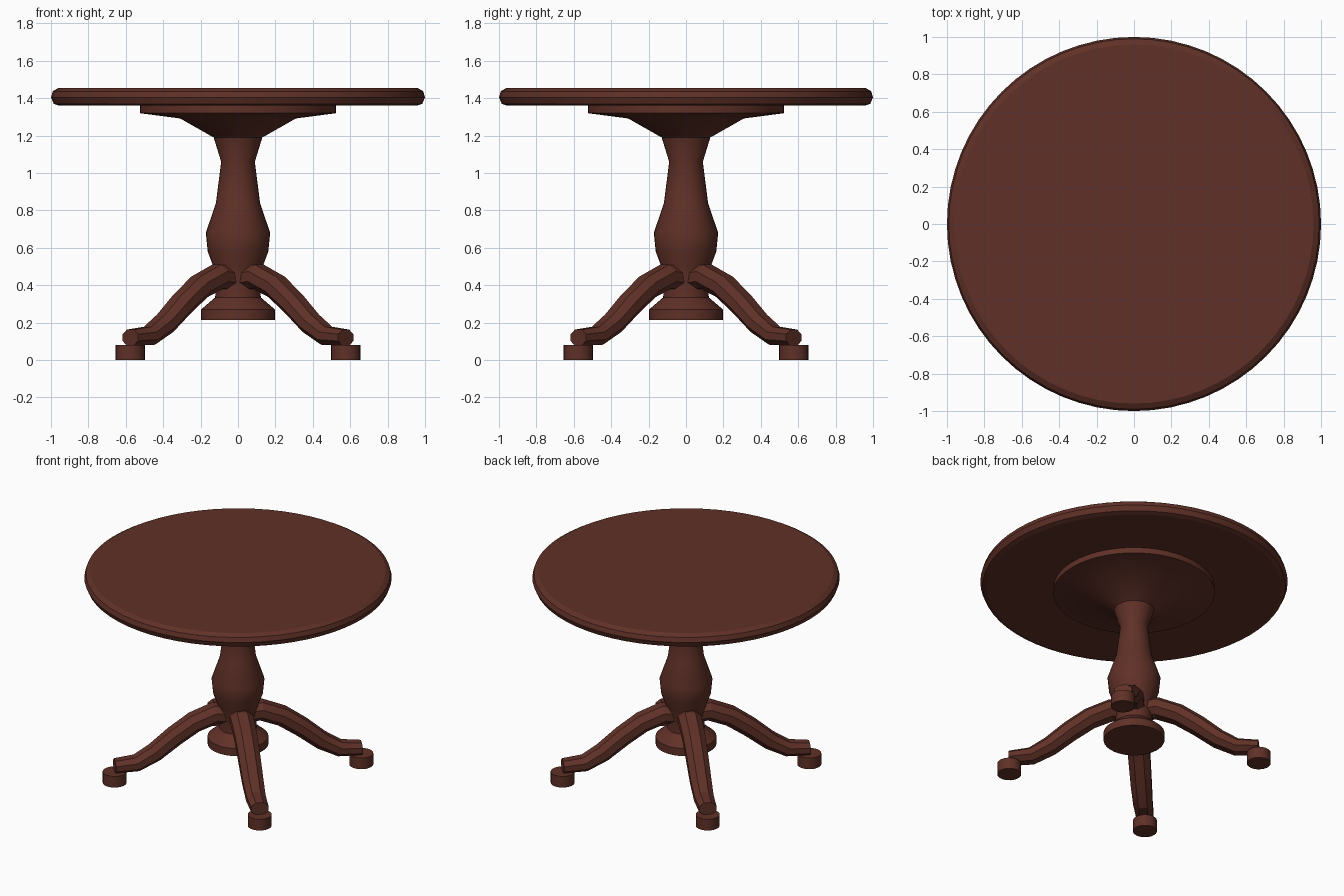
import bpy
import bmesh
from math import cos, sin, pi, radians
from mathutils import Vector, Matrix

cube = bpy.data.objects.get("Cube")
if cube:
    bpy.data.objects.remove(cube, do_unlink=True)

# One dark red-brown wood for everything
wood = bpy.data.materials.new("dark_red_wood")
wood.use_nodes = True
COLOUR = (0.115, 0.030, 0.020, 1)
wood.diffuse_color = COLOUR
bsdf = wood.node_tree.nodes["Principled BSDF"]
bsdf.inputs["Base Color"].default_value = COLOUR
bsdf.inputs["Roughness"].default_value = 0.6


def finish(name, bm, angle):
    bmesh.ops.recalc_face_normals(bm, faces=bm.faces)
    mesh = bpy.data.meshes.new(name)
    bm.to_mesh(mesh)
    bm.free()
    mesh.materials.append(wood)
    obj = bpy.data.objects.new(name, mesh)
    bpy.context.collection.objects.link(obj)
    bpy.ops.object.select_all(action="DESELECT")
    obj.select_set(True)
    bpy.context.view_layer.objects.active = obj
    bpy.ops.object.shade_smooth_by_angle(angle=radians(angle))
    return obj


def skin(bm, rings):
    """Join successive closed rings of points and cap both ends."""
    loops = [[bm.verts.new(p) for p in ring] for ring in rings]
    for a, b in zip(loops, loops[1:]):
        for i in range(len(a)):
            j = (i + 1) % len(a)
            bm.faces.new((a[i], a[j], b[j], b[i]))
    bm.faces.new(loops[0])
    bm.faces.new(loops[-1])


def turned(name, profile, sides, centre=(0, 0), angle=25):
    """Solid of revolution from (radius, height) points."""
    bm = bmesh.new()
    turn = 2 * pi / sides
    skin(bm, [[(centre[0] + r * cos(i * turn), centre[1] + r * sin(i * turn), z)
               for i in range(sides)] for r, z in profile])
    return finish(name, bm, angle)


# Round top with a shaped edge
turned("table_top", [(0.955, 1.36), (0.985, 1.37), (1.0, 1.405),
                     (0.99, 1.437), (0.96, 1.455)], 64, angle=15)

# Mounting plate spreading out under the top
turned("support_plate", [(0.13, 1.19), (0.31, 1.292), (0.525, 1.32), (0.525, 1.362)], 48)

# Turned column with a vase-shaped belly and a flared lower disc
turned("column", [(0.198, 0.215), (0.198, 0.27), (0.122, 0.335), (0.118, 0.42),
                  (0.132, 0.50), (0.162, 0.58), (0.172, 0.68), (0.118, 0.84),
                  (0.09, 1.06), (0.13, 1.19)], 32)

# Curved legs: (distance out, height, half width, half thickness)
LEG = [(0.05, 0.435, 0.075, 0.064), (0.15, 0.447, 0.075, 0.064),
       (0.29, 0.392, 0.073, 0.062), (0.42, 0.302, 0.071, 0.060),
       (0.55, 0.197, 0.068, 0.056), (0.67, 0.130, 0.063, 0.050),
       (0.815, 0.120, 0.057, 0.043)]
SECTION = [(1, 0.42), (0.45, 1), (-0.45, 1), (-1, 0.42),
           (-1, -0.42), (-0.45, -1), (0.45, -1), (1, -0.42)]


def leg(name, turn):
    rings = []
    spin = Matrix.Rotation(turn, 3, "Z")
    for i, (r, z, w, h) in enumerate(LEG):
        before, after = LEG[max(i - 1, 0)], LEG[min(i + 1, len(LEG) - 1)]
        along = Vector((after[0] - before[0], 0, after[1] - before[1])).normalized()
        if i == len(LEG) - 1:
            along = Vector((1, 0, 0))
        up = Vector((-along.z, 0, along.x))
        rings.append([spin @ (Vector((r, s * w, z)) + up * (t * h)) for s, t in SECTION])
    bm = bmesh.new()
    skin(bm, rings)
    finish(name, bm, 20)


# Four diagonal legs, each on a round foot
for i, corner in enumerate(("back_left", "back_right", "front_right", "front_left")):
    a = pi / 4 + i * pi / 2
    leg(corner + "_leg", a)
    turned(corner + "_foot", [(0.078, 0), (0.078, 0.08)], 24,
           (0.815 * cos(a), 0.815 * sin(a)))
